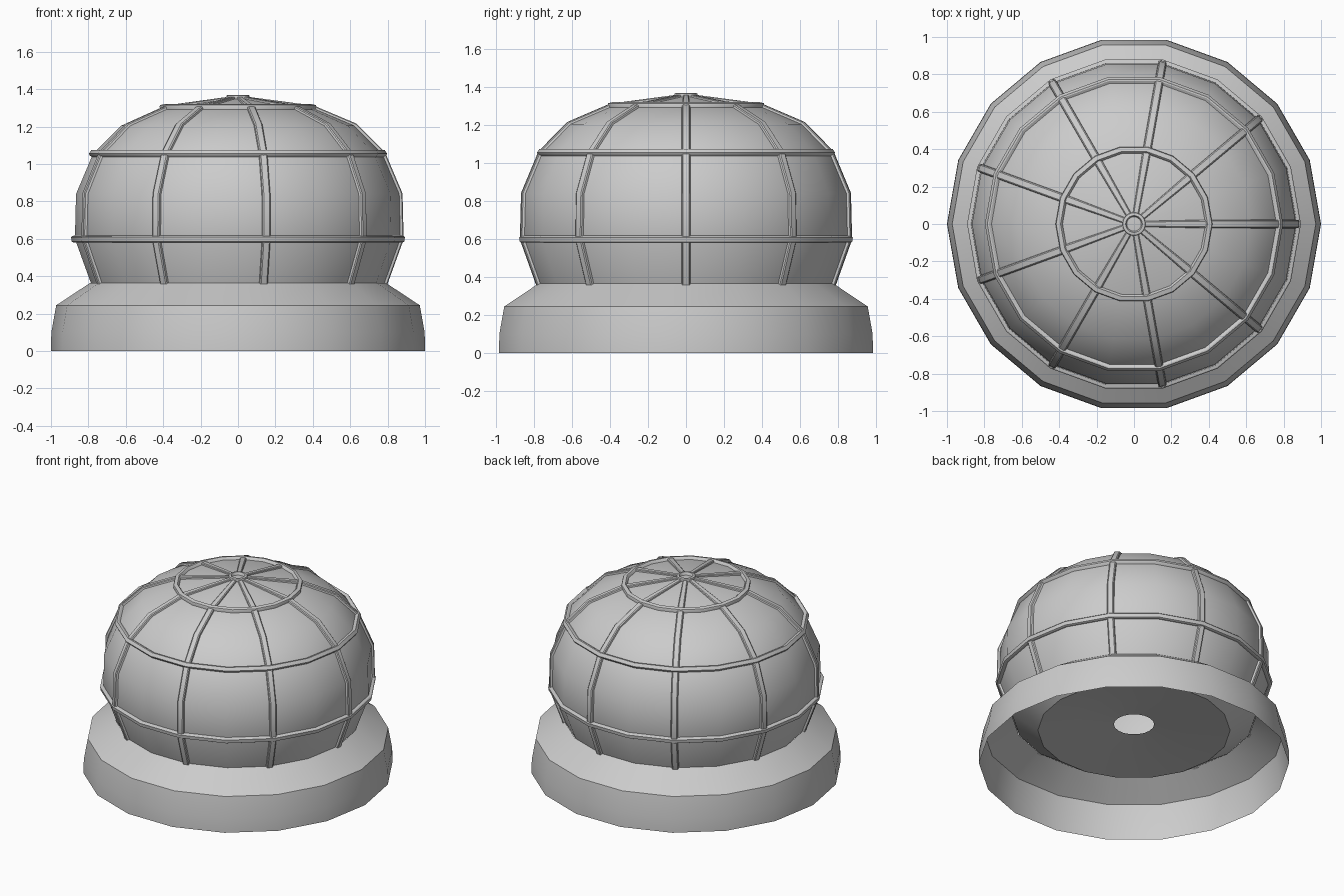
import bpy, bmesh
from math import cos, sin, radians, tau
from mathutils import Vector

if "Cube" in bpy.data.objects:
    bpy.data.objects.remove(bpy.data.objects["Cube"])

SIDES = 18


def finish(bm, name, recalc=True):
    if recalc:
        bmesh.ops.recalc_face_normals(bm, faces=bm.faces)
    me = bpy.data.meshes.new(name)
    bm.to_mesh(me)
    bm.free()
    ob = bpy.data.objects.new(name, me)
    bpy.context.collection.objects.link(ob)
    bpy.ops.object.select_all(action='DESELECT')
    ob.select_set(True)
    bpy.context.view_layer.objects.active = ob
    bpy.ops.object.shade_smooth_by_angle(angle=radians(30))
    return ob


def lathe(name, prof, closed=False):
    # Spin an (r, z) profile round the z axis
    bm = bmesh.new()
    rings = []
    for r, z in prof:
        if r == 0:
            rings.append([bm.verts.new((0, 0, z))] * SIDES)
        else:
            rings.append([bm.verts.new((r * cos(tau * i / SIDES), r * sin(tau * i / SIDES), z))
                          for i in range(SIDES)])
    pairs = list(zip(rings, rings[1:]))
    if closed:
        pairs.append((rings[-1], rings[0]))
    for a, b in pairs:
        for i in range(SIDES):
            j = (i + 1) % SIDES
            quad = list(dict.fromkeys((a[i], a[j], b[j], b[i])))
            bm.faces.new(quad)
    return finish(bm, name)


# Flared open skirt at the bottom
lathe("base_skirt", [(1.0, 0), (0.998, 0.1), (0.972, 0.245), (0.79, 0.365)])

# Glass globe: rounded dome, tucked-in underside with a central hole
dome = [(0.785, 0.36), (0.872, 0.6), (0.866, 0.84), (0.775, 1.055),
        (0.625, 1.205), (0.40, 1.3), (0.05, 1.35)]
lathe("dome", [(0.13, 0.29), (0.62, 0.245)] + dome + [(0, 1.352)])

# Cross-section shared by ribs and hoops: (across, outward)
SECTION = [(-0.024, -0.01), (-0.021, 0.009), (-0.015, 0.014),
           (0.015, 0.014), (0.021, 0.009), (0.024, -0.01)]


def normal_at(i):
    a, b = dome[max(i - 1, 0)], dome[min(i + 1, len(dome) - 1)]
    t = Vector((b[0] - a[0], b[1] - a[1])).normalized()
    return Vector((t.y, -t.x))


# Nine vertical ribs
bm = bmesh.new()
for k in range(9):
    ang = tau * k / 9
    rad, tan = Vector((cos(ang), sin(ang), 0)), Vector((-sin(ang), cos(ang), 0))
    rows = []
    for i, (r, z) in enumerate(dome):
        n = normal_at(i)
        scale = 0.7 if i == len(dome) - 1 else 1
        rows.append([bm.verts.new(rad * (r + n.x * h) + Vector((0, 0, z + n.y * h * scale)) + tan * w * scale)
                     for w, h in SECTION])
    for a, b in zip(rows, rows[1:]):
        for i in range(len(SECTION)):
            j = (i + 1) % len(SECTION)
            bm.faces.new((a[i], a[j], b[j], b[i]))
    bm.faces.new(rows[0])
    bm.faces.new(rows[-1])
finish(bm, "cage_ribs")


# Hoops around the cage
def hoop(name, i, size):
    n = normal_at(i)
    t = Vector((-n.y, n.x))
    c = Vector(dome[i])
    prof = [c + t * w * size + n * (h * 1.35) for w, h in SECTION]
    lathe(name, [(p.x, p.y) for p in prof], closed=True)


hoop("lower_hoop", 1, 0.8)
hoop("middle_hoop", 3, 0.8)
hoop("upper_hoop", 5, 0.8)
hoop("crown_ring", 6, 0.5)
